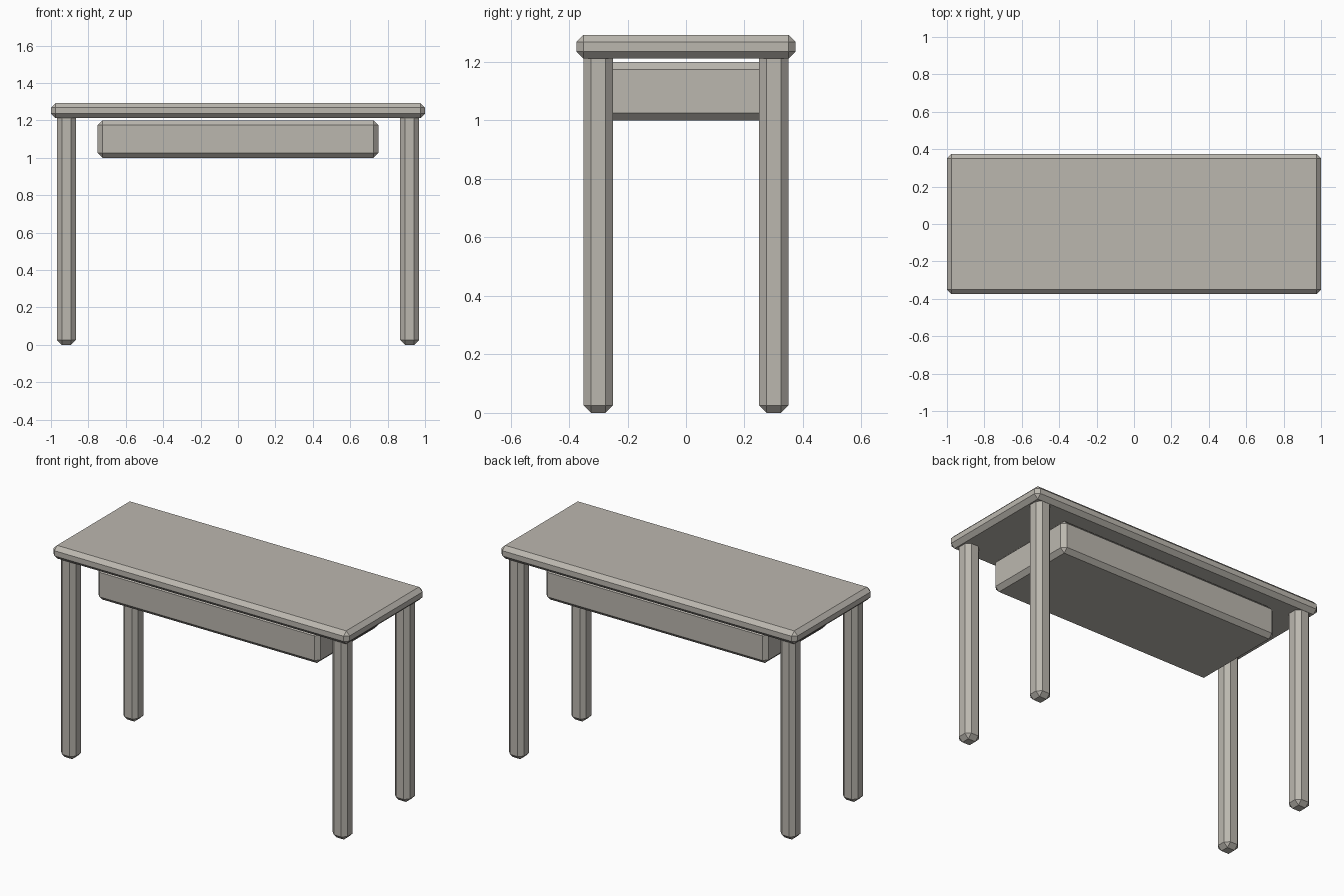
import bpy
import bmesh
from mathutils import Matrix, Vector

if "Cube" in bpy.data.objects:
    bpy.data.objects.remove(bpy.data.objects["Cube"])

stone = bpy.data.materials.new("warm_grey")
stone.diffuse_color = (0.50, 0.475, 0.43, 1.0)
stone.use_nodes = True
stone.node_tree.nodes["Principled BSDF"].inputs["Base Color"].default_value = stone.diffuse_color


def chamfered_box(name, centre, size, chamfer):
    """Box with flat single-segment chamfers on every edge."""
    bm = bmesh.new()
    matrix = Matrix.Translation(Vector(centre)) @ Matrix.Diagonal((*size, 1.0))
    bmesh.ops.create_cube(bm, size=1.0, matrix=matrix)
    bmesh.ops.bevel(bm, geom=bm.edges[:], offset=chamfer, offset_type='OFFSET',
                    segments=1, profile=0.5, affect='EDGES')
    mesh = bpy.data.meshes.new(name)
    bm.to_mesh(mesh)
    bm.free()
    mesh.materials.append(stone)
    obj = bpy.data.objects.new(name, mesh)
    bpy.context.collection.objects.link(obj)
    return obj


# Table top
chamfered_box("table_top", (0, 0, 1.252), (2.0, 0.75, 0.08), 0.024)

# Drawer box hanging just under the top
chamfered_box("drawer", (0, 0, 1.1), (1.5, 0.6, 0.2), 0.025)

# Four legs, their upper ends sunk into the top
for side, x in (("left", -0.917), ("right", 0.917)):
    for end, y in (("front", -0.30), ("back", 0.30)):
        chamfered_box(f"{end}_{side}_leg", (x, y, 0.625), (0.1, 0.1, 1.25), 0.025)
